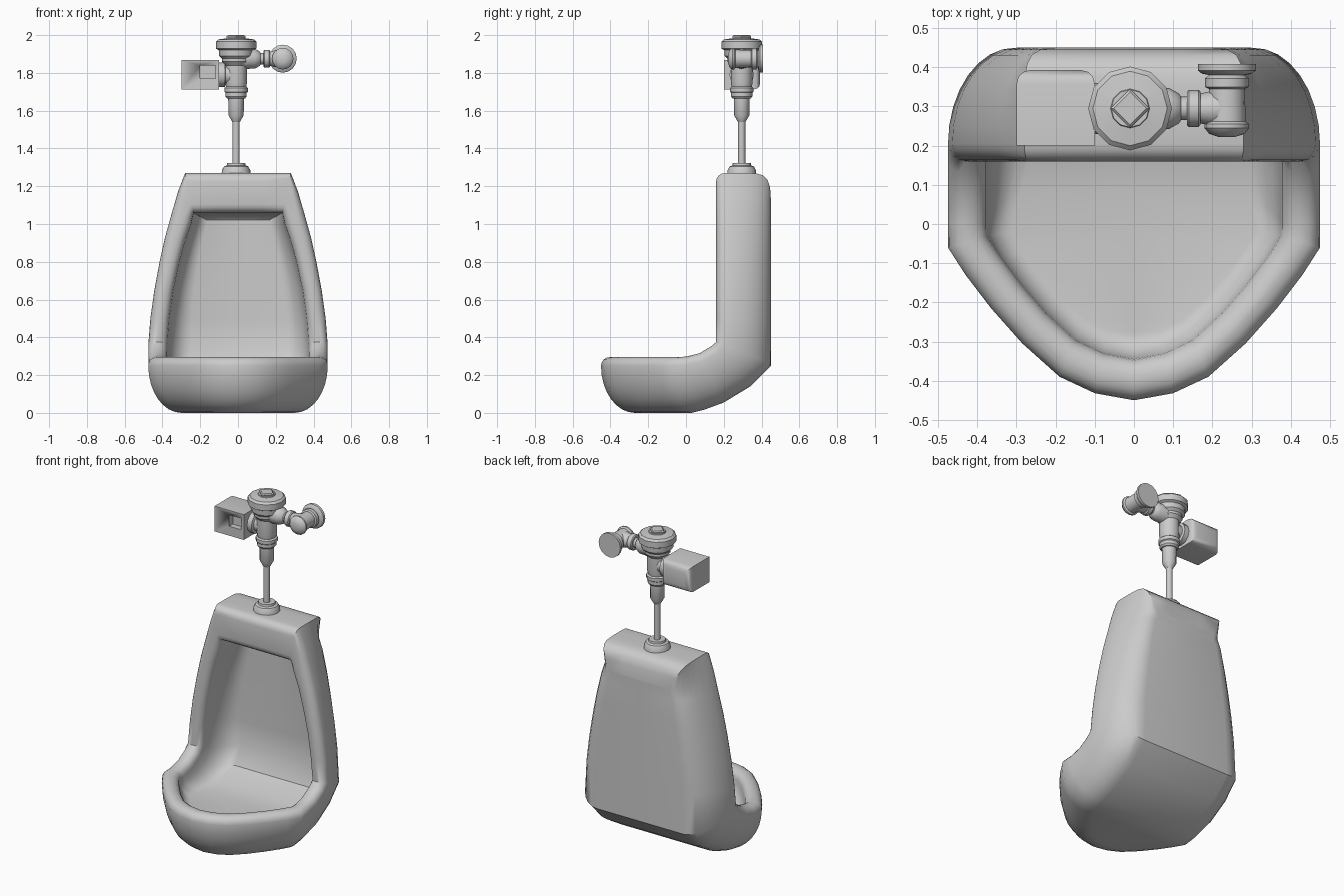
import bpy, bmesh
from math import sin, cos, pi, radians
from mathutils import Vector as V

if "Cube" in bpy.data.objects:
    bpy.data.objects.remove(bpy.data.objects["Cube"])


def finish(bm, name, angle=35):
    bmesh.ops.remove_doubles(bm, verts=bm.verts, dist=0.0005)
    bmesh.ops.dissolve_degenerate(bm, edges=bm.edges, dist=0.0005)
    bmesh.ops.recalc_face_normals(bm, faces=bm.faces)
    me = bpy.data.meshes.new(name)
    bm.to_mesh(me)
    bm.free()
    ob = bpy.data.objects.new(name, me)
    bpy.context.collection.objects.link(ob)
    bpy.ops.object.select_all(action='DESELECT')
    bpy.context.view_layer.objects.active = ob
    ob.select_set(True)
    bpy.ops.object.shade_smooth_by_angle(angle=radians(angle))
    return ob


def lathe(name, profile, origin, axis=(0, 0, 1), seg=12, turn=0.0, angle=35):
    """Turned part: profile of (radius, height) along axis."""
    bm = bmesh.new()
    rot = V((0, 0, 1)).rotation_difference(V(axis))
    rings = []
    for r, h in profile:
        rings.append([bm.verts.new(V(origin) + rot @ V((
            r * cos(turn + 2 * pi * i / seg), r * sin(turn + 2 * pi * i / seg), h)))
            for i in range(seg)])
    for a, b in zip(rings, rings[1:]):
        for i in range(seg):
            k = (i + 1) % seg
            bm.faces.new((a[i], a[k], b[k], b[i]))
    bm.faces.new(rings[0])
    bm.faces.new(rings[-1])
    return finish(bm, name, angle)


def box(name, lo, hi, bevel=0.0):
    bm = bmesh.new()
    bmesh.ops.create_cube(bm, size=1)
    for v in bm.verts:
        v.co = V([l + (c + 0.5) * (h - l) for c, l, h in zip(v.co, lo, hi)])
    if bevel:
        edges = [e for e in bm.edges if all(v.co.y > hi[1] - 0.001 for v in e.verts)]
        bmesh.ops.bevel(bm, geom=edges, offset=bevel, segments=3, profile=0.5, affect='EDGES')
    return finish(bm, name)


# Basin stations from top centre, down one side, round the lip:
# outer rim, inner rim, cavity floor, back point, depth angle, back rounding
S = []
for x in (0, 0.14, 0.28):
    S.append((V((x, .16, 1.27)), V((x * .84, .16, 1.06)), V((x * .6, .38, 1.02)),
              V((x * .72, .45, 1.12)), 0, 3))
for z, xo, xi, zi in ((1.17, .318, .238, 1.045), (1.06, .35, .248, 1.0), (.93, .386, .28, .91),
                      (.8, .415, .31, .8), (.65, .443, .343, .65), (.5, .464, .364, .5)):
    S.append((V((xo, .16, z)), V((xi, .16, zi)), V((xi * .68, .38, zi - .01)),
              V((xo * .63, .45, z - max(0, z - 1.06) * .8)), 0, 1))
for y, z, a, fx, fy, fz, by, bz in (
        (.16, .375, 20, .25, .38, .34, .45, .25), (.13, .35, 45, .25, .33, .23, .34, .14),
        (.07, .315, 65, .26, .2, .175, .2, .055), (0, .298, 82, .29, .08, .162, .1, .018)):
    S.append((V((.475, y, z)), V((.375, y, z)), V((fx, fy, fz)), V((.3, by, bz)), a, 1))
for x, y in ((.475, -.06), (.43, -.13), (.365, -.215), (.285, -.305), (.19, -.39),
             (.1, -.432), (0, -.45)):
    t = y + .06
    S.append((V((x, y, .295)), V((x * .79, -.03 + t * .808, .295)),
              V((x * .653, -.02 + t * .68, .16)), V((x * .63, .03 + t * .77, 0)), 90, 1))

R = 0.045


def section(O, I, F, B, a, p):
    D = V((0, cos(radians(a)), -sin(radians(a))))
    u = (O - I).normalized()

    def arc(start, end, n, power):
        v = end - start
        dep = D * v.dot(D)
        return [start + dep * sin(pi / 2 * i / n) + (v - dep) * (1 - cos(pi / 2 * i / n)) ** power
                for i in range(1, n + 1)]
    q = [pi / 2 * i / 4 for i in range(5)]
    pts = [V((0, F.y, F.z))] + arc(I + D * R, F, 5, 1)[::-1]
    pts += [I + u * R * (1 - cos(t)) + D * R * (1 - sin(t)) for t in q]
    pts += [O - u * R * (1 - cos(t)) + D * R * (1 - sin(t)) for t in q[::-1]]
    pts += arc(O + D * R, B, 8, p) + [V((0, B.y, B.z))]
    return pts


bm = bmesh.new()
rows = [[bm.verts.new(c) for c in section(*s)] for s in S]
n = len(rows[0])
for j, (a, b) in enumerate(zip(rows, rows[1:])):
    for i in range(n - 1):
        if j < 2 and i in (0, n - 2):
            continue
        bm.faces.new((a[i], a[i + 1], b[i + 1], b[i]))
bmesh.ops.mirror(bm, geom=bm.verts[:] + bm.edges[:] + bm.faces[:], axis='X', merge_dist=0.0005)
finish(bm, "basin", 38)

# Vertical supply pipe and valve
cx, cy = -0.01, 0.295
lathe("pipe_flange", [(.077, 1.262), (.075, 1.285), (.064, 1.305), (.05, 1.31), (.048, 1.322)],
      (cx, cy, 0), seg=16)
lathe("supply_pipe", [(.019, 1.3), (.019, 1.58)], (cx, cy, 0))
lathe("pipe_coupling", [(.02, 1.54), (.04, 1.575), (.042, 1.67)], (cx, cy, 0))
lathe("coupling_nut", [(.048, 1.665), (.056, 1.675), (.056, 1.695), (.062, 1.7), (.062, 1.72),
                       (.052, 1.728)], (cx, cy, 0))
lathe("valve_body", [(.052, 1.72), (.058, 1.75), (.058, 1.84), (.075, 1.86), (.075, 1.88)],
      (cx, cy, 0))
lathe("valve_cap", [(.075, 1.875), (.09, 1.89), (.092, 1.92), (.107, 1.928), (.107, 1.965),
                    (.095, 1.977), (.05, 1.983), (.048, 1.988)], (cx, cy, 0))
lathe("cap_button", [(.05, 1.98), (.05, 1.994), (.042, 2.0)], (cx, cy, 0), seg=4)

# Sensor housing with recessed window
housing = box("sensor_housing", (-.30, .2, 1.712), (-.10, .393, 1.868), .035)
cutter = box("window_cutter", (-.2, .15, 1.77), (-.12, .235, 1.84))
cutter.hide_render = True
cutter.hide_set(True)
m = housing.modifiers.new("window", 'BOOLEAN')
m.object = cutter
m.operation = 'DIFFERENCE'
m.solver = 'EXACT'
lathe("sensor_collar", [(.065, 0), (.065, .035), (.05, .04), (.05, .09)],
      (-.105, cy, 1.79), (1, 0, 0))

# Side branch to the stop valve
lathe("branch_pipe", [(.055, .02), (.052, .09), (.038, .115), (.03, .12), (.03, .2)],
      (0, cy, 1.875), (1, 0, 0))
lathe("branch_nut", [(.042, .125), (.047, .13), (.047, .155), (.042, .16)],
      (.01, cy, 1.875), (1, 0, 0))
lathe("branch_sleeve", [(.037, .165), (.045, .2), (.045, .24)], (0, cy, 1.875), (1, 0, 0))
lathe("stop_valve", [(.02, .222), (.045, .23), (.057, .245), (.057, .255), (.048, .262),
                     (.046, .345), (.056, .35), (.056, .372), (.045, .38), (.064, .384),
                     (.074, .392), (.074, .408)], (.237, 0, 1.875), (0, 1, 0), seg=16)
